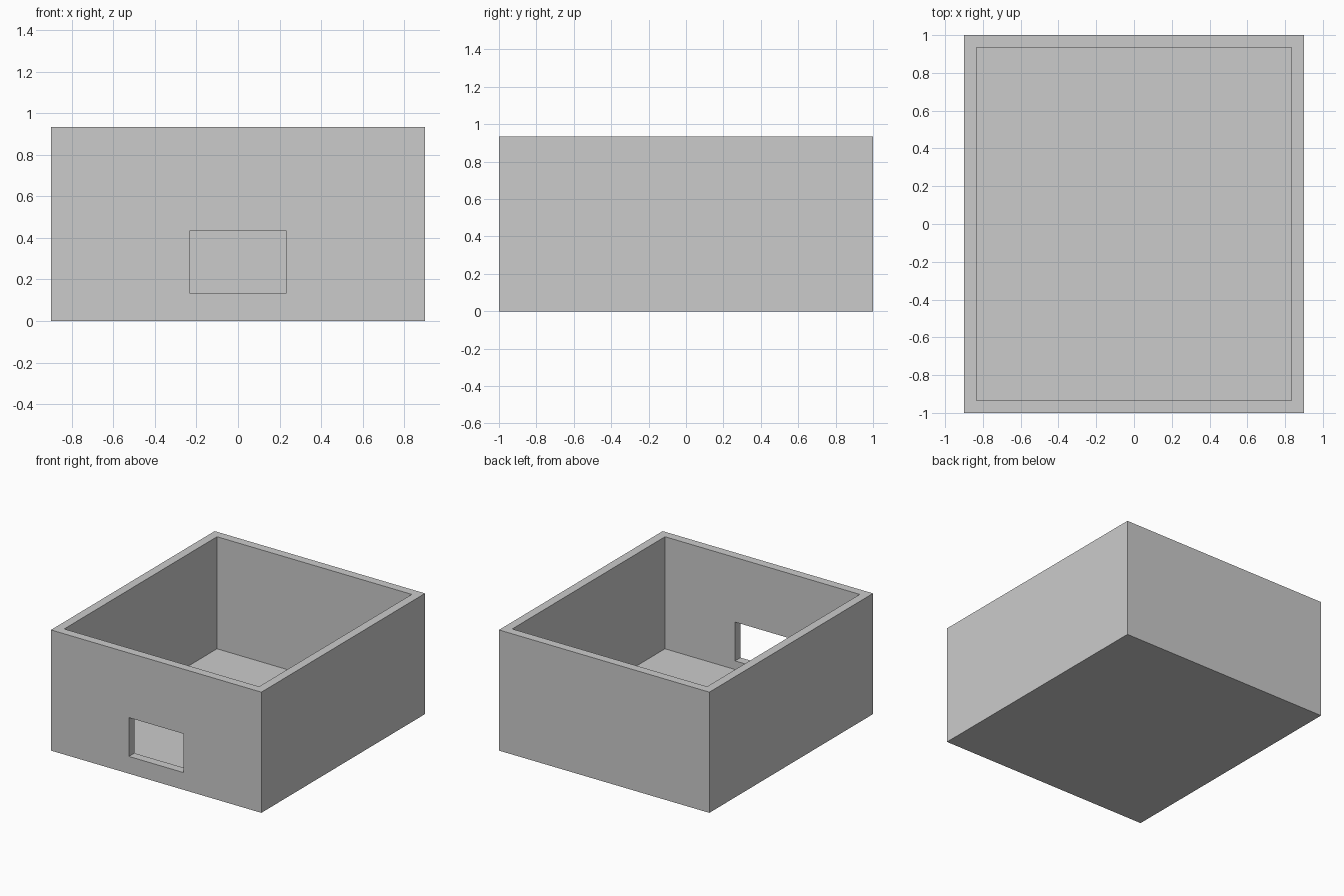
import bpy
import bmesh

cube = bpy.data.objects.get("Cube")
if cube:
    bpy.data.objects.remove(cube, do_unlink=True)

WIDTH, DEPTH, HEIGHT, WALL = 1.8, 2.0, 0.9333, 0.0667

grey = bpy.data.materials.new("light grey")
grey.use_nodes = True
grey.diffuse_color = (0.6, 0.6, 0.6, 1)
grey.node_tree.nodes["Principled BSDF"].inputs["Base Color"].default_value = (0.6, 0.6, 0.6, 1)


def box(name, low, high):
    """Box object spanning two opposite corners."""
    mesh = bpy.data.meshes.new(name)
    bm = bmesh.new()
    bmesh.ops.create_cube(bm, size=1)
    for v in bm.verts:
        v.co = [h if c > 0 else l for c, l, h in zip(v.co, low, high)]
    bm.to_mesh(mesh)
    bm.free()
    mesh.materials.append(grey)
    obj = bpy.data.objects.new(name, mesh)
    bpy.context.collection.objects.link(obj)
    return obj


def cut(target, cutter):
    """Subtract a hidden helper from the target."""
    cutter.hide_render = True
    cutter.hide_viewport = True
    cutter.display_type = 'WIRE'
    mod = target.modifiers.new(cutter.name, 'BOOLEAN')
    mod.operation = 'DIFFERENCE'
    mod.solver = 'EXACT'
    mod.object = cutter


# Outer block
x, y = WIDTH / 2, DEPTH / 2
tray = box("open_box", (-x, -y, 0), (x, y, HEIGHT))

# Hollow interior, open at the top
ix, iy = x - WALL, y - WALL
cavity = box("cavity_cutter", (-ix, -iy, WALL), (ix, iy, HEIGHT + 0.2))
cut(tray, cavity)

# Rectangular opening through the front wall
opening = box("front_opening_cutter", (-0.2333, -y - 0.1, 0.1333), (0.2333, -iy + 0.1, 0.4333))
cut(tray, opening)

# Bake the cuts and drop the helpers
bpy.context.view_layer.update()
graph = bpy.context.evaluated_depsgraph_get()
tray_mesh = bpy.data.meshes.new_from_object(tray.evaluated_get(graph))
tray.modifiers.clear()
tray.data = tray_mesh
for helper in (cavity, opening):
    bpy.data.objects.remove(helper, do_unlink=True)
